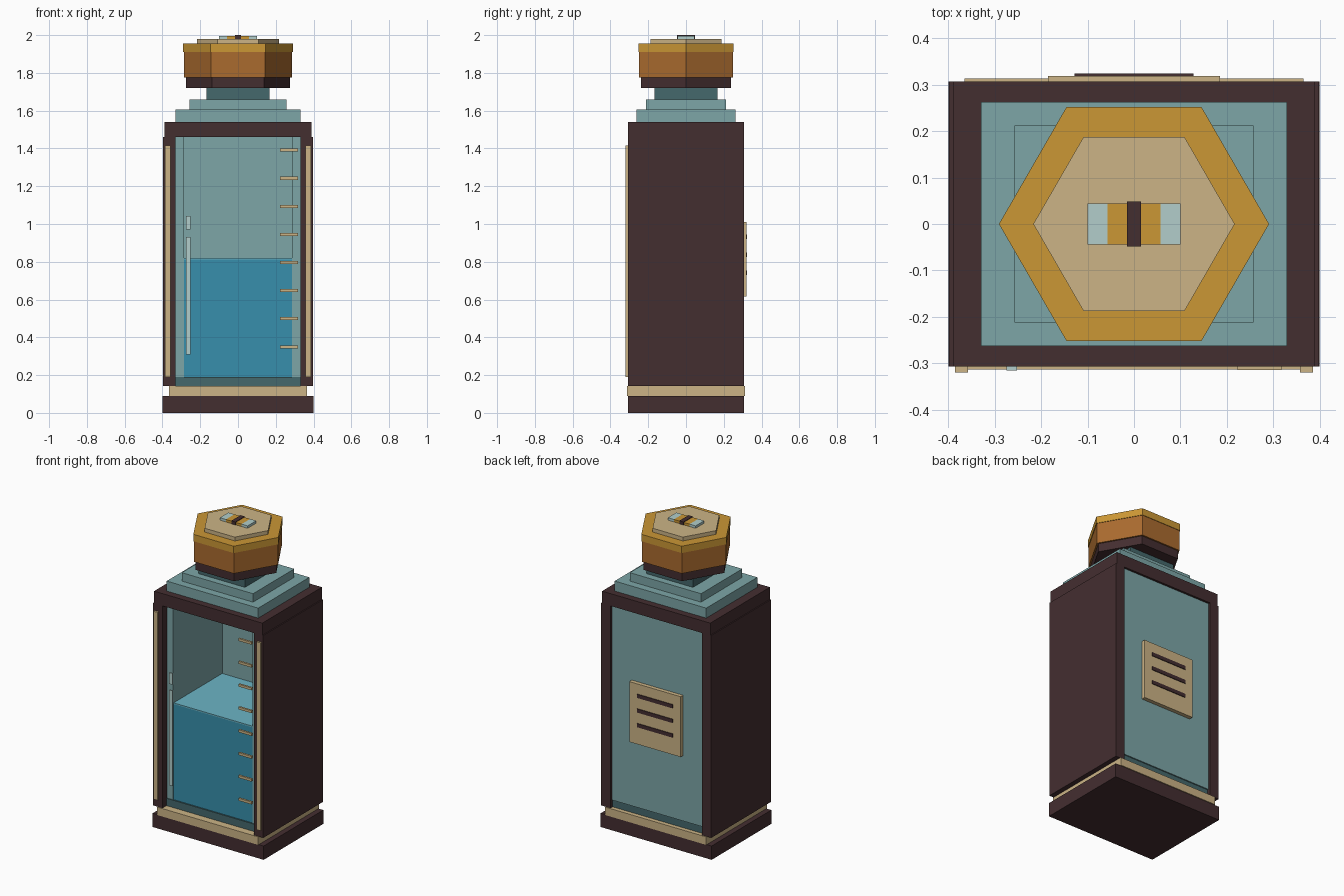
import bpy
import bmesh
import math

if "Cube" in bpy.data.objects:
    bpy.data.objects.remove(bpy.data.objects["Cube"])


def material(name, r, g, b):
    """Flat material from 0-255 sRGB values, stored as linear."""
    def lin(c):
        c /= 255
        return c / 12.92 if c <= 0.04045 else ((c + 0.055) / 1.055) ** 2.4
    m = bpy.data.materials.new(name)
    m.diffuse_color = (lin(r), lin(g), lin(b), 1)
    m.use_nodes = True
    m.node_tree.nodes["Principled BSDF"].inputs["Base Color"].default_value = m.diffuse_color
    return m


DARK = material("dark brown", 68, 46, 48)
CREAM = material("cream", 204, 180, 134)
TEAL = material("teal", 125, 166, 167)
DEEP = material("deep teal", 69, 104, 108)
ORANGE = material("burnt orange", 170, 107, 47)
GOLD = material("gold", 203, 151, 53)
PALE = material("pale mint", 178, 206, 203)
BLUE = material("liquid blue", 55, 143, 172)
SURFACE = material("liquid surface blue", 108, 180, 197)


def finish(name, bm, mat):
    bmesh.ops.recalc_face_normals(bm, faces=bm.faces[:])
    me = bpy.data.meshes.new(name)
    bm.to_mesh(me)
    bm.free()
    me.materials.append(mat)
    ob = bpy.data.objects.new(name, me)
    bpy.context.collection.objects.link(ob)
    return ob


def box(name, mat, x, y, z):
    """Box from (min, max) pairs."""
    bm = bmesh.new()
    bmesh.ops.create_cube(bm, size=1)
    for v in bm.verts:
        for i, (lo, hi) in enumerate((x, y, z)):
            v.co[i] = lo if v.co[i] < 0 else hi
    return finish(name, bm, mat)


def block(name, mat, hx, hy, z0, z1):
    """Box centred on the vertical axis."""
    return box(name, mat, (-hx, hx), (-hy, hy), (z0, z1))


def hexagon(name, mat, r, z0, z1):
    """Six-sided prism with corners on the x axis."""
    bm = bmesh.new()
    ring = [bm.verts.new((r * math.cos(i * math.pi / 3),
                          r * math.sin(i * math.pi / 3), z0)) for i in range(6)]
    face = bm.faces.new(ring)
    geo = bmesh.ops.extrude_face_region(bm, geom=[face])["geom"]
    for v in geo:
        if isinstance(v, bmesh.types.BMVert):
            v.co.z = z1
    return finish(name, bm, mat)


# Base, trim and roof slab
block("base", DARK, 0.40, 0.307, 0, 0.09)
block("base_trim", CREAM, 0.365, 0.313, 0.09, 0.142)
block("roof_slab", DARK, 0.39, 0.307, 1.46, 1.54)

# Side walls, inner linings and front strips, mirrored
for side, s in (("left", -1), ("right", 1)):
    def span(a, b):
        return tuple(sorted((s * a, s * b)))
    box(side + "_wall", DARK, span(0.33, 0.397), (-0.307, 0.307), (0.142, 1.461))
    box(side + "_lining", TEAL, span(0.285, 0.331), (-0.26, 0.25), (0.19, 1.461))
    box(side + "_front_strip", CREAM, span(0.358, 0.386), (-0.32, -0.30), (0.19, 1.415))

# Tank floor and back panel
box("tank_floor", DEEP, (-0.331, 0.331), (-0.265, 0.285), (0.14, 0.19))
box("back_panel", TEAL, (-0.331, 0.331), (0.245, 0.293), (0.19, 1.461))

# Liquid with its lighter surface
box("liquid", BLUE, (-0.285, 0.285), (-0.256, 0.246), (0.19, 0.813))
box("liquid_surface", SURFACE, (-0.285, 0.285), (-0.257, 0.246), (0.813, 0.821))

# Measuring marks and glass glints on the front
for i in range(8):
    z = 0.35 + i * 0.1487
    box(f"measuring_mark_{i + 1}", CREAM, (0.223, 0.318), (-0.315, -0.302),
        (z - 0.008, z + 0.008))
for name, z in (("long_glint", (0.31, 0.93)), ("short_glint", (0.97, 1.043))):
    box(name, PALE, (-0.275, -0.252), (-0.316, -0.307), z)

# Vent plate with slots on the back
box("vent_plate", CREAM, (-0.185, 0.185), (0.29, 0.319), (0.617, 1.01))
for i in range(3):
    z = 0.742 + i * 0.0955
    box(f"vent_slot_{i + 1}", DARK, (-0.128, 0.128), (0.315, 0.324),
        (z - 0.012, z + 0.012))

# Stepped shoulders and neck
block("lower_shoulder", TEAL, 0.33, 0.263, 1.54, 1.605)
block("upper_shoulder", TEAL, 0.257, 0.212, 1.605, 1.66)
block("neck", DEEP, 0.167, 0.167, 1.66, 1.722)

# Six-sided cap
hexagon("cap_collar", DARK, 0.276, 1.72, 1.775)
hexagon("cap_body", ORANGE, 0.287, 1.775, 1.91)
hexagon("cap_rim", GOLD, 0.291, 1.91, 1.955)
hexagon("cap_plate", CREAM, 0.217, 1.955, 1.98)

# Banded inlay on the cap
box("inlay_left_end", PALE, (-0.10, -0.057), (-0.044, 0.044), (1.979, 1.996))
box("inlay_right_end", PALE, (0.057, 0.10), (-0.044, 0.044), (1.979, 1.996))
block("inlay_middle", GOLD, 0.057, 0.044, 1.979, 1.996)
block("inlay_band", DARK, 0.015, 0.048, 1.979, 2.0)
